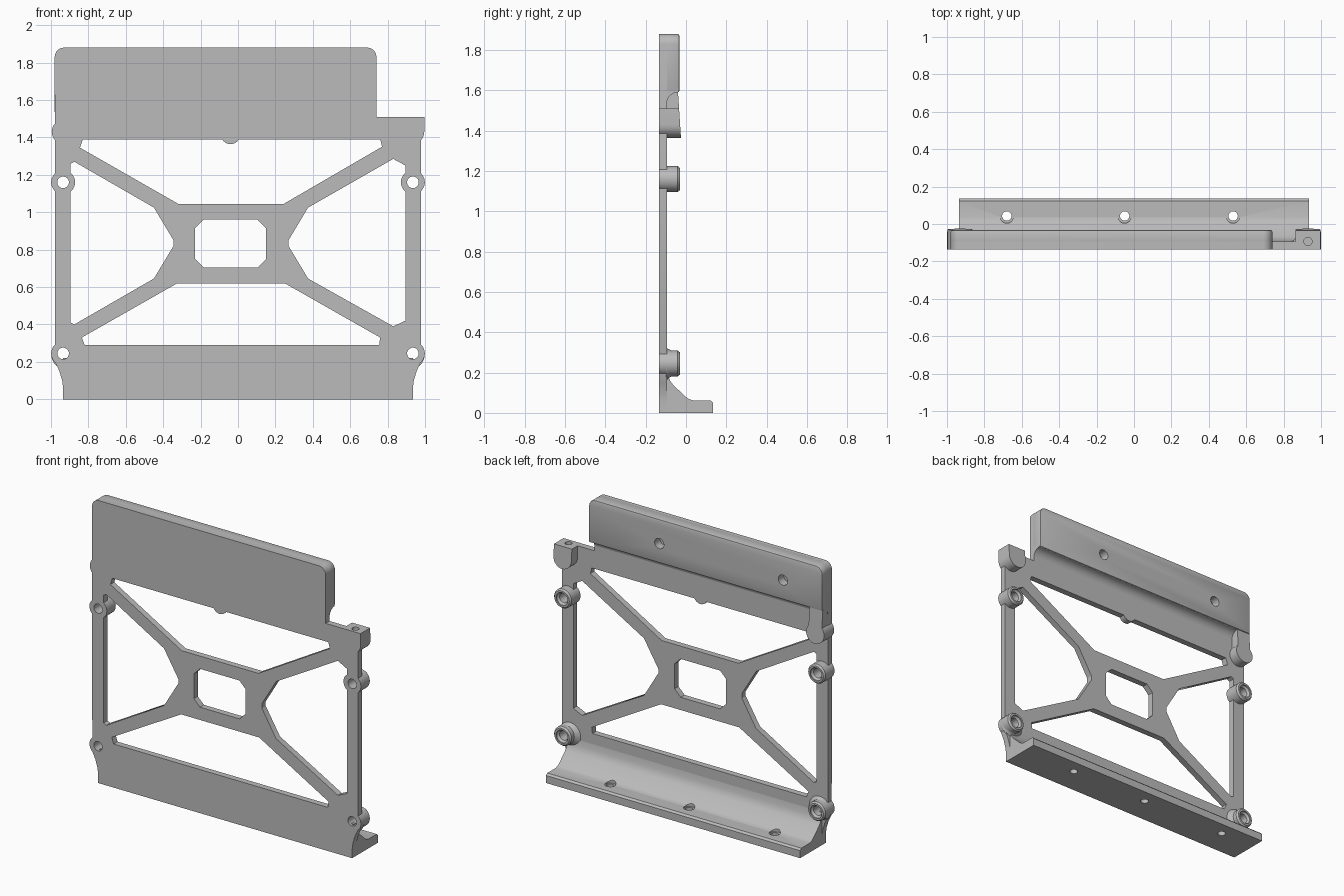
import bpy, bmesh
from math import sin, cos, radians

cube = bpy.data.objects.get("Cube")
if cube:
    bpy.data.objects.remove(cube, do_unlink=True)

# Single grey material
grey = bpy.data.materials.new("machined grey")
grey.use_nodes = True
GREY = (0.5, 0.5, 0.5, 1)
grey.diffuse_color = GREY
grey.node_tree.nodes["Principled BSDF"].inputs["Base Color"].default_value = GREY

FRONT, THIN, BACK = -0.135, -0.094, -0.033
MAPS = {"x": lambda u, v, d: (d, u, v),
        "y": lambda u, v, d: (u, d, v),
        "z": lambda u, v, d: (u, v, d)}


def loft(name, rings, axis="y"):
    """Solid through (outline, depth) rings stacked along an axis."""
    bm = bmesh.new()
    loops = [[bm.verts.new(MAPS[axis](u, v, d)) for u, v in pts] for pts, d in rings]
    n = len(loops[0])
    bm.faces.new(loops[0])
    bm.faces.new(loops[-1])
    for a, b in zip(loops, loops[1:]):
        for i in range(n):
            j = (i + 1) % n
            bm.faces.new((a[i], a[j], b[j], b[i]))
    bmesh.ops.recalc_face_normals(bm, faces=bm.faces)
    mesh = bpy.data.meshes.new(name)
    bm.to_mesh(mesh)
    bm.free()
    ob = bpy.data.objects.new(name, mesh)
    bpy.context.collection.objects.link(ob)
    mesh.materials.append(grey)
    return ob


def prism(name, pts, a, b, axis="y"):
    return loft(name, [(pts, a), (pts, b)], axis)


def arc(cx, cy, r, start, end, steps=8):
    return [(cx + r * cos(radians(start + (end - start) * i / steps)),
             cy + r * sin(radians(start + (end - start) * i / steps)))
            for i in range(steps + 1)]


def circle(cx, cy, r):
    return arc(cx, cy, r, 0, 360, 32)[:-1]


def apply_mod(ob, mod):
    bpy.context.view_layer.objects.active = ob
    bpy.ops.object.modifier_apply(modifier=mod.name)


def cut(ob, cutters):
    for c in cutters:
        m = ob.modifiers.new("cut", "BOOLEAN")
        m.operation, m.solver, m.object = "DIFFERENCE", "EXACT", c
        apply_mod(ob, m)


parts, cutters = [], []

# Main plate with stepped, rounded top and waisted base
waist = [(0.935, 0), (0.935, 0.06), (0.94, 0.1), (0.955, 0.15), (0.978, 0.2)]
top_edge = arc(0.69, 1.83, 0.05, 0, 90) + arc(-0.93, 1.83, 0.05, 90, 180)
outline = waist + [(0.978, 1.51), (0.74, 1.51)] + top_edge
outline += [(-x, z) for x, z in reversed(waist)]
plate = prism("plate", outline, FRONT, THIN)
parts.append(plate)

# Openings between the diagonal braces
openings = [
    [(-0.83, 1.39), (0.76, 1.39), (0.77, 1.35), (0.245, 1.045), (-0.32, 1.045), (-0.845, 1.345)],
    [(-0.82, 0.29), (0.755, 0.29), (0.76, 0.33), (0.25, 0.62), (-0.325, 0.62), (-0.835, 0.33)],
    [(-0.895, 1.26), (-0.875, 1.27), (-0.45, 1.025), (-0.345, 0.85),
     (-0.345, 0.82), (-0.45, 0.645), (-0.875, 0.4), (-0.895, 0.41)],
    [(0.895, 1.25), (0.83, 1.285), (0.375, 1.025), (0.27, 0.85),
     (0.27, 0.82), (0.375, 0.645), (0.83, 0.39), (0.895, 0.42)],
    [(-0.185, 0.96), (0.105, 0.96), (0.15, 0.915), (0.15, 0.75),
     (0.105, 0.705), (-0.185, 0.705), (-0.23, 0.75), (-0.23, 0.915)],
]
window_cutters = [prism("opening_cutter", p, -0.3, 0.1) for p in openings]
cut(plate, window_cutters)

# Small round tab under the top rail
parts.append(prism("rail_tab", circle(-0.04, 1.415, 0.051), FRONT, THIN))

# Thick top block with softened edges and blind holes
block = prism("top_block", top_edge + [(-0.98, 1.59), (0.74, 1.59)], -0.12, BACK)
bevel = block.modifiers.new("soft", "BEVEL")
bevel.width, bevel.segments, bevel.limit_method = 0.008, 2, "ANGLE"
apply_mod(block, bevel)
blind = [prism("blind_hole_cutter", circle(x, 1.72, 0.034), -0.09, 0.1) for x in (0.22, -0.69)]
cut(block, blind)
parts.append(block)

# Concave fillet beneath the top block
cove = arc(-0.04, 1.535, 0.055, 180, 90) + [(-0.04, 1.61), (-0.12, 1.61), (-0.12, 1.535)]
parts.append(prism("block_fillet", cove, -0.98, 0.74, "x"))

# Base foot with sloped web, drilled from above
foot_profile = [(-0.12, 0), (0.135, 0), (0.135, 0.05), (0.123, 0.062), (0.035, 0.062),
                (0.015, 0.068), (-0.002, 0.08), (-0.065, 0.14), (-0.079, 0.16),
                (-0.088, 0.185), (THIN, 0.22), (-0.12, 0.22)]
foot = prism("base_foot", foot_profile, -0.935, 0.935, "x")
foot_holes = []
for x in (-0.68, -0.05, 0.53):
    foot_holes.append(prism("foot_hole_cutter", circle(x, 0.043, 0.025), -0.1, 0.3, "z"))
    foot_holes.append(prism("foot_seat_cutter", circle(x, 0.038, 0.034), 0.055, 0.3, "z"))
cut(foot, foot_holes)
parts.append(foot)

# Four standoffs with countersunk through holes
for side, sx in (("right", -1), ("left", 1)):
    for level, z in (("lower", 0.245), ("upper", 1.16)):
        x = 0.935 * sx
        hole = loft("standoff_cutter", [(circle(x, z, 0.031), -0.3), (circle(x, z, 0.031), -0.05),
                                        (circle(x, z, 0.043), -0.038), (circle(x, z, 0.043), 0.1)])
        boss = loft(f"{level}_{side}_standoff", [(circle(x, z, 0.064), FRONT),
                                                 (circle(x, z, 0.064), -0.041),
                                                 (circle(x, z, 0.055), -0.03)])
        group = [boss]
        if level == "lower":
            group.append(loft(f"{side}_standoff_flare", [
                (circle(0.915 * sx, z - 0.005, 0.083), -0.1),
                (circle(0.925 * sx, z, 0.071), -0.085),
                (circle(x, z, 0.062), -0.068)]))
        for ob in group + [plate]:
            cut(ob, [hole])
        parts += group
        cutters.append(hole)

# Upper lugs: rounded, with a sloped back
left_lug = prism("left_lug", arc(0.93, 1.43, 0.066, 180, 360, 16) + [(0.996, 1.51), (0.864, 1.51)],
                 FRONT, BACK)
right_lug = prism("right_lug", circle(-0.93, 1.43, 0.066), FRONT, BACK)
neck = prism("right_lug_neck", [(-0.978, 1.43), (-0.88, 1.43), (-0.88, 1.6), (-0.978, 1.6)],
             FRONT, BACK)
for ob in (left_lug, right_lug, neck):
    for v in ob.data.vertices:
        if v.co.y > -0.1:
            v.co.y = -0.025 - 0.065 * (v.co.z - 1.365)
lug_hole = prism("lug_hole_cutter", circle(0.93, -0.093, 0.022), 1.44, 1.6, "z")
cut(left_lug, [lug_hole])
cut(plate, [lug_hole])
parts += [left_lug, right_lug, neck]

# Remove cutters, then shade with crisp edges
for c in cutters + window_cutters + blind + foot_holes + [lug_hole]:
    bpy.data.objects.remove(c, do_unlink=True)
bpy.ops.object.select_all(action="DESELECT")
for ob in parts:
    ob.select_set(True)
bpy.context.view_layer.objects.active = plate
bpy.ops.object.shade_smooth_by_angle(angle=radians(30))
